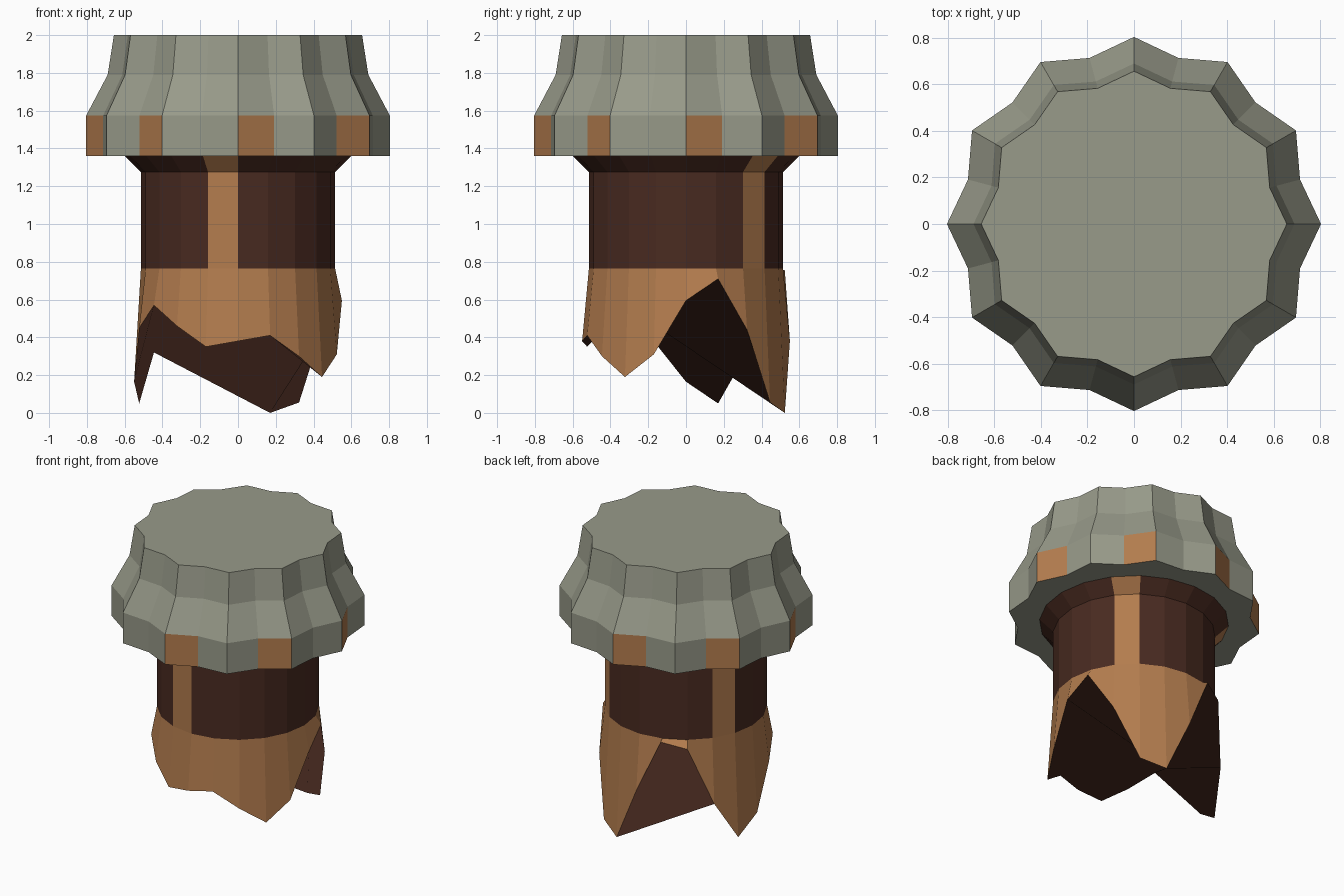
import bpy
import bmesh
from math import sin, cos, radians
from mathutils import Vector

if "Cube" in bpy.data.objects:
    bpy.data.objects.remove(bpy.data.objects["Cube"], do_unlink=True)


def make_material(name, rgb):
    mat = bpy.data.materials.new(name)
    mat.use_nodes = True
    color = (*rgb, 1.0)
    mat.diffuse_color = color
    mat.node_tree.nodes["Principled BSDF"].inputs["Base Color"].default_value = color
    return mat


grey = make_material("stone grey", (0.315, 0.326, 0.255))
tan = make_material("copper tan", (0.450, 0.202, 0.076))
brown = make_material("dark brown", (0.068, 0.024, 0.015))


def ring(bm, radii, heights):
    """Ring of vertices counted from the front (-y) towards +x."""
    n = len(radii)
    verts = []
    for i in range(n):
        a = radians(360 * i / n)
        verts.append(bm.verts.new((radii[i] * sin(a), -radii[i] * cos(a), heights[i])))
    return verts


def bridge(bm, low, high, pick):
    """Join two rings with quads; pick(i) gives the material slot."""
    n = len(low)
    for i in range(n):
        j = (i + 1) % n
        face = bm.faces.new((low[i], low[j], high[j], high[i]))
        face.material_index = pick(i)


def finish(bm, name, mats):
    mesh = bpy.data.meshes.new(name)
    bm.to_mesh(mesh)
    bm.free()
    for mat in mats:
        mesh.materials.append(mat)
    obj = bpy.data.objects.new(name, mesh)
    bpy.context.collection.objects.link(obj)
    return obj


# Fluted cap: twelve points, with a tan panel on every third face of the rim
bm = bmesh.new()
POINTS = 24
rings = []
for radius, z in ((0.804, 1.36), (0.804, 1.574), (0.69, 1.79), (0.657, 2.0)):
    radii = [radius * (0.919 if i % 2 else 1.0) for i in range(POINTS)]
    rings.append(ring(bm, radii, [z] * POINTS))
bridge(bm, rings[0], rings[1], lambda i: 1 if i % 3 == 0 else 0)
bridge(bm, rings[1], rings[2], lambda i: 0)
bridge(bm, rings[2], rings[3], lambda i: 0)
bm.faces.new(rings[3])
bm.faces.new(rings[0][::-1])
finish(bm, "fluted_cap", [grey, tan])

# Neck with a flared collar and three tan stripes
SIDES = 20
STRIPES = (7, 13, 19)
bm = bmesh.new()
rings = [ring(bm, [r] * SIDES, [z] * SIDES)
         for r, z in ((0.514, 0.765), (0.514, 1.275), (0.60, 1.36))]
for low, high in zip(rings, rings[1:]):
    bridge(bm, low, high, lambda i: 1 if i in STRIPES else 0)
finish(bm, "neck", [brown, tan])

# Broken lower sleeve with a jagged rim
rim = [0.38, 0.41, 0.30, 0.19, 0.31, 0.595, 0.71, 0.44, 0.055, 0.0,
       0.38, 0.755, 0.715, 0.32, 0.05, 0.165, 0.45, 0.57, 0.46, 0.35]
bm = bmesh.new()
top = ring(bm, [0.514] * SIDES, [0.765] * SIDES)
bottom = ring(bm, [0.55] * SIDES, rim)
bridge(bm, bottom, top, lambda i: 0)

# Dark broken surface: clip every other rim corner twice, then close the middle
triangles = [(i, i + step, i + 2 * step)
             for step in (1, 2) for i in range(1, SIDES, 2 * step)]
triangles += [(17, 1, 5), (9, 13, 17), (5, 9, 17)]
for corners in triangles:
    face = bm.faces.new([bottom[c % SIDES] for c in reversed(corners)])
    face.material_index = 1
sleeve = finish(bm, "broken_sleeve", [tan, brown]).data

# Shade the broken surface as one even face
broken = [p for p in sleeve.polygons if p.material_index == 1]
even = sum((p.normal * p.area for p in broken), Vector()).normalized()
normals = [even if p.material_index == 1 else p.normal.copy()
           for p in sleeve.polygons for _ in p.loop_indices]
sleeve.normals_split_custom_set(normals)
